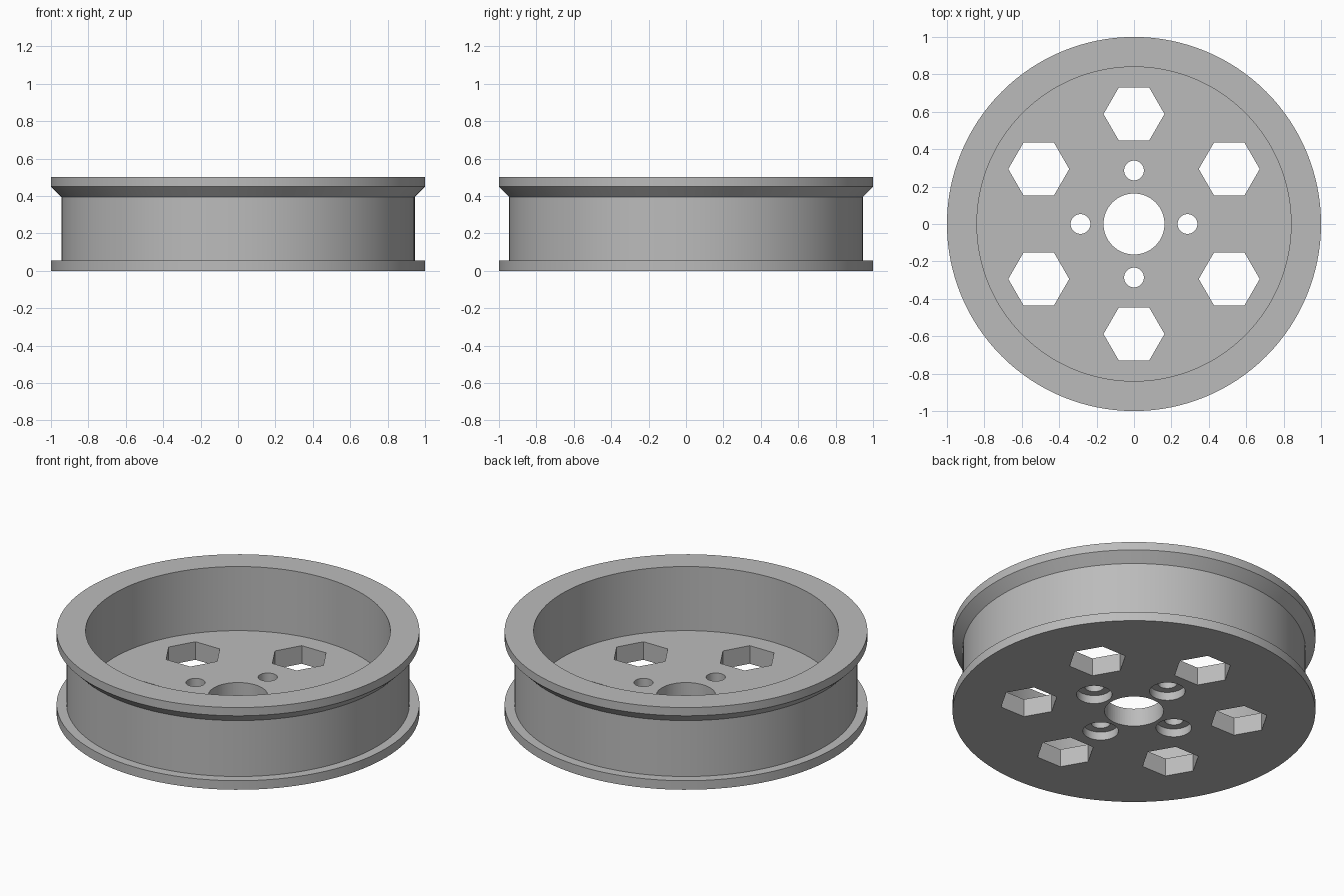
import bpy, bmesh
from math import sin, cos, radians, tau

cube = bpy.data.objects.get("Cube")
if cube:
    bpy.data.objects.remove(cube, do_unlink=True)

FLOOR = 0.11      # thickness of the wheel disc
SIDES = 128

grey = bpy.data.materials.new("plain grey")
grey.use_nodes = True
colour = (0.5, 0.5, 0.5, 1)
grey.diffuse_color = colour
grey.node_tree.nodes["Principled BSDF"].inputs["Base Color"].default_value = colour


def new_object(name, bm):
    bmesh.ops.recalc_face_normals(bm, faces=bm.faces)
    mesh = bpy.data.meshes.new(name)
    bm.to_mesh(mesh)
    bm.free()
    mesh.materials.append(grey)
    obj = bpy.data.objects.new(name, mesh)
    bpy.context.collection.objects.link(obj)
    return obj


def lathe(name, profile):
    """Revolve an (r, z) profile that starts and ends on the axis."""
    bm = bmesh.new()
    verts = [bm.verts.new((r, 0, z)) for r, z in profile]
    edges = [bm.edges.new(pair) for pair in zip(verts, verts[1:])]
    bmesh.ops.spin(bm, geom=verts + edges, cent=(0, 0, 0), axis=(0, 0, 1),
                   angle=tau, steps=SIDES, use_merge=True)
    bmesh.ops.remove_doubles(bm, verts=bm.verts, dist=1e-4)
    return new_object(name, bm)


def prism(bm, x, y, radius, sides, z0, z1):
    """Add a closed upright prism with a corner on +x."""
    base = [bm.verts.new((x + radius * cos(tau * i / sides),
                          y + radius * sin(tau * i / sides), z0))
            for i in range(sides)]
    face = bm.faces.new(base)
    top = bmesh.ops.extrude_face_region(bm, geom=[face])["geom"]
    for v in top:
        if isinstance(v, bmesh.types.BMVert):
            v.co.z = z1


def cut(target, bm):
    cutter = new_object("hole_cutter", bm)
    cutter.hide_render = True
    mod = target.modifiers.new("holes", 'BOOLEAN')
    mod.operation = 'DIFFERENCE'
    mod.solver = 'EXACT'
    mod.object = cutter
    bpy.context.view_layer.objects.active = target
    bpy.ops.object.modifier_apply(modifier=mod.name)
    bpy.data.objects.remove(cutter, do_unlink=True)


# Rim, flanges and disc as one turned body
wheel = lathe("wheel", [
    (0, 0), (1, 0), (1, 0.055), (0.945, 0.055), (0.945, 0.395),
    (1, 0.45), (1, 0.5), (0.84, 0.5), (0.84, FLOOR), (0, FLOOR)])

# Through holes: axle bore, bolt holes and hexagonal windows
through = bmesh.new()
prism(through, 0, 0, 0.163, 64, -0.1, 0.3)
for i in range(4):
    a = radians(90 * i)
    prism(through, 0.286 * cos(a), 0.286 * sin(a), 0.053, 32, -0.1, 0.3)
for i in range(6):
    a = radians(30 + 60 * i)
    prism(through, 0.588 * cos(a), 0.588 * sin(a), 0.163, 6, -0.1, 0.3)
cut(wheel, through)

# Wider bolt head recesses on the underside
recesses = bmesh.new()
for i in range(4):
    a = radians(90 * i)
    prism(recesses, 0.286 * cos(a), 0.286 * sin(a), 0.098, 40, -0.1, 0.05)
cut(wheel, recesses)

# Smooth round walls, crisp edges
bpy.ops.object.select_all(action='DESELECT')
wheel.select_set(True)
bpy.context.view_layer.objects.active = wheel
bpy.ops.object.shade_smooth_by_angle(angle=radians(30))
